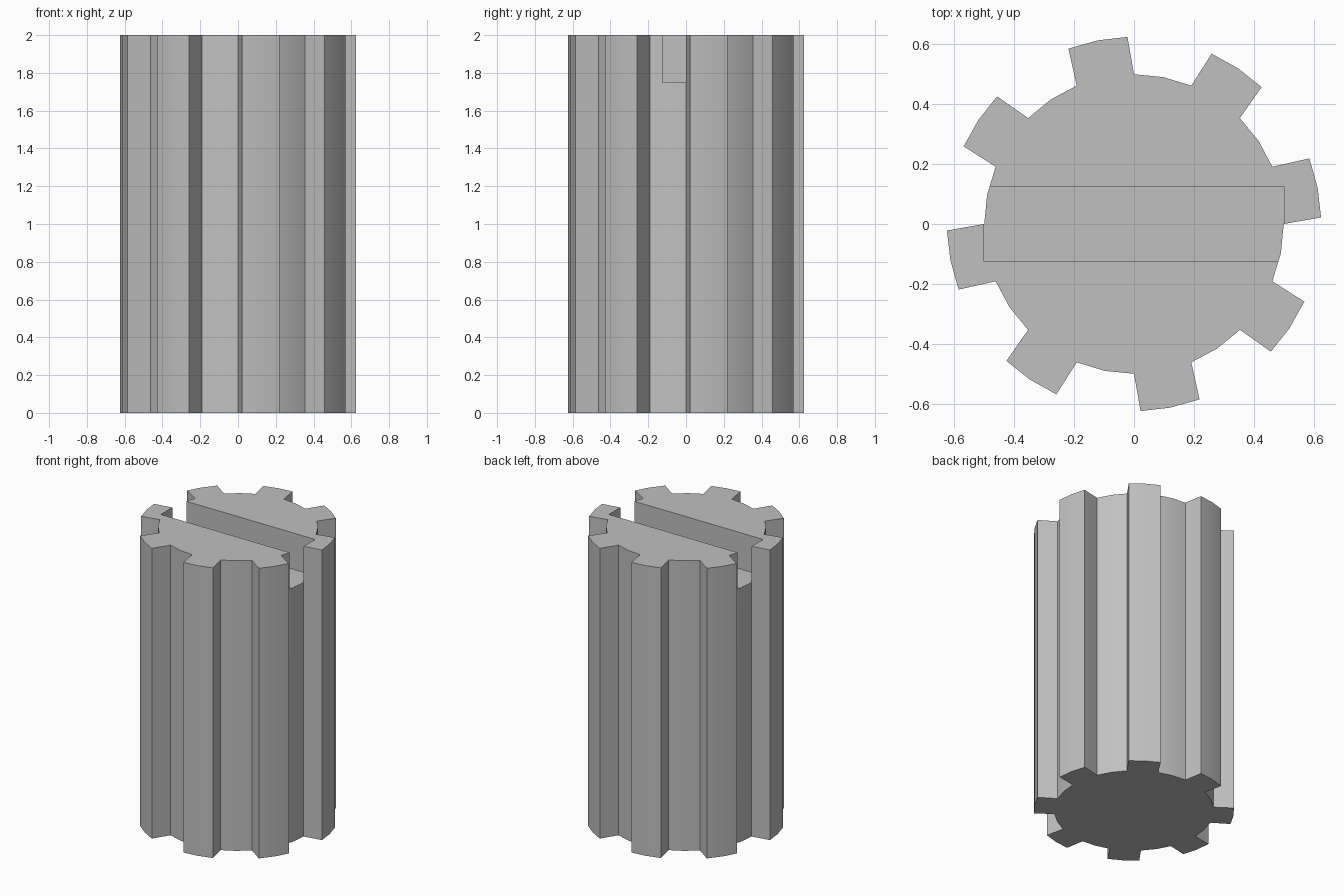
import bpy, bmesh
from math import radians, cos, sin

cube = bpy.data.objects.get("Cube")
if cube:
    bpy.data.objects.remove(cube, do_unlink=True)

TEETH, ROOT, TIP, HEIGHT = 8, 0.5, 0.625, 2.0
SLOT_WIDTH, SLOT_DEPTH = 0.25, 0.25

grey = bpy.data.materials.new("plain grey")
grey.use_nodes = True
color = (0.53, 0.53, 0.53, 1)
grey.diffuse_color = color
grey.node_tree.nodes["Principled BSDF"].inputs["Base Color"].default_value = color


def new_object(name, bm):
    bmesh.ops.recalc_face_normals(bm, faces=bm.faces)
    mesh = bpy.data.meshes.new(name)
    bm.to_mesh(mesh)
    bm.free()
    mesh.materials.append(grey)
    obj = bpy.data.objects.new(name, mesh)
    bpy.context.collection.objects.link(obj)
    return obj


# Toothed shaft: one tooth and one gap, repeated around the axis, then extruded
step = 360 / TEETH
half = step / 2
pattern = [(ROOT, 0), (TIP, 2), (TIP, half / 2), (TIP, half - 2),
           (ROOT, half), (ROOT, half * 1.5)]
bm = bmesh.new()
ring = []
for i in range(TEETH):
    for r, deg in pattern:
        a = radians(deg + i * step)
        ring.append(bm.verts.new((r * cos(a), r * sin(a), 0)))
base = bm.faces.new(ring)
top = bmesh.ops.extrude_face_region(bm, geom=[base], use_keep_orig=True)
bmesh.ops.translate(bm, vec=(0, 0, HEIGHT),
                    verts=[v for v in top["geom"] if isinstance(v, bmesh.types.BMVert)])
shaft = new_object("toothed_shaft", bm)

# Slot across the top end, stopping at the root circle
bm = bmesh.new()
bmesh.ops.create_cube(bm, size=1)
bmesh.ops.scale(bm, vec=(2 * ROOT + 0.001, SLOT_WIDTH, 2 * SLOT_DEPTH), verts=bm.verts)
bmesh.ops.translate(bm, vec=(0, 0, HEIGHT), verts=bm.verts)
cutter = new_object("slot_cutter", bm)
cutter.hide_render = True

cut = shaft.modifiers.new("slot", 'BOOLEAN')
cut.operation = 'DIFFERENCE'
cut.solver = 'EXACT'
cut.object = cutter
bpy.ops.object.select_all(action='DESELECT')
shaft.select_set(True)
bpy.context.view_layer.objects.active = shaft
bpy.ops.object.modifier_apply(modifier=cut.name)
bpy.data.objects.remove(cutter, do_unlink=True)

# Soft curved faces, crisp tooth and slot edges
bpy.ops.object.shade_smooth_by_angle(angle=radians(30))
